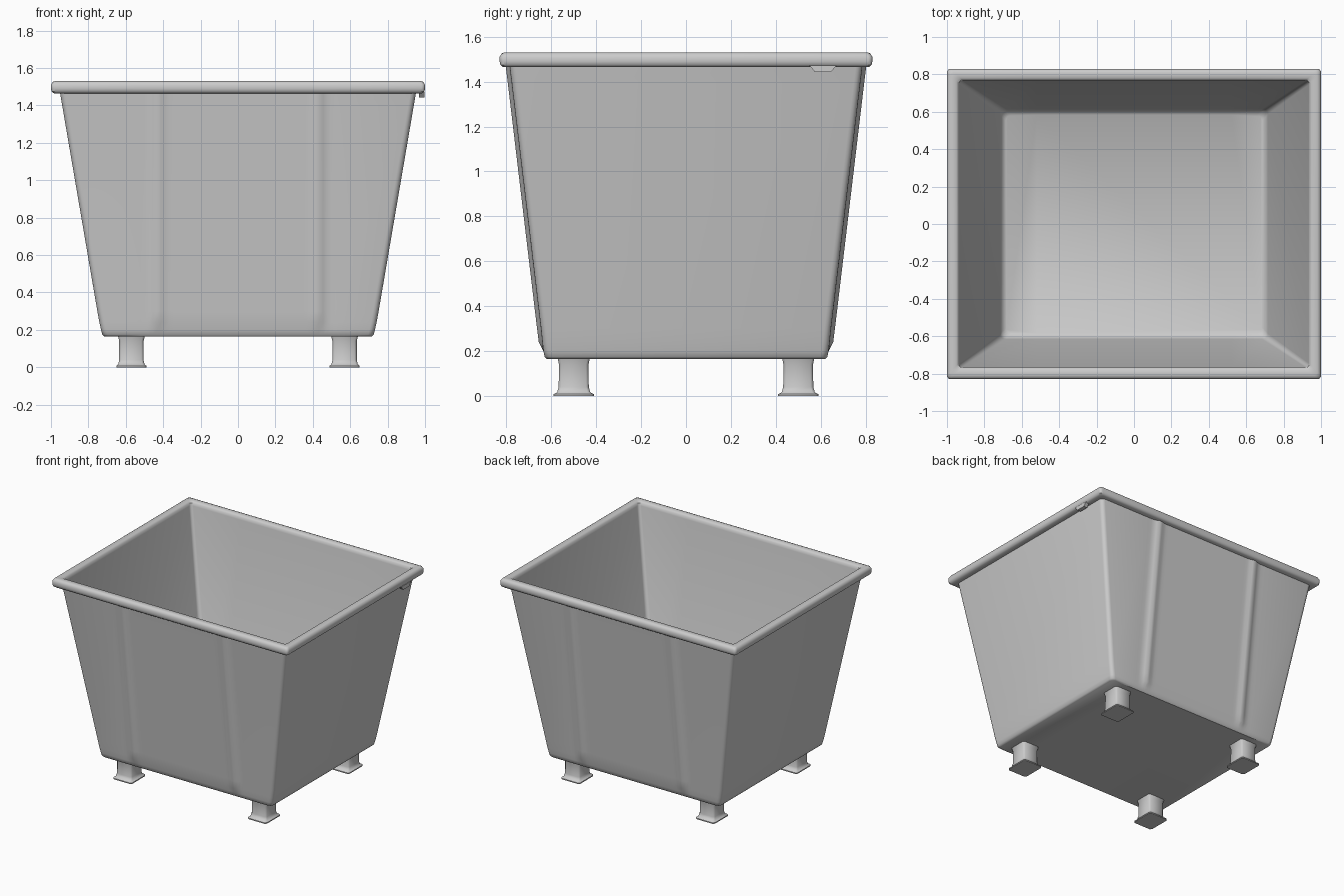
import bpy, bmesh, math

if "Cube" in bpy.data.objects:
    bpy.data.objects.remove(bpy.data.objects["Cube"], do_unlink=True)

grey = bpy.data.materials.new("plain_grey")
grey.use_nodes = True
colour = (0.6, 0.6, 0.6, 1)
grey.diffuse_color = colour
grey.node_tree.nodes["Principled BSDF"].inputs["Base Color"].default_value = colour


def finish(name, bm, angle=40):
    bmesh.ops.recalc_face_normals(bm, faces=bm.faces)
    mesh = bpy.data.meshes.new(name)
    bm.to_mesh(mesh)
    bm.free()
    mesh.materials.append(grey)
    obj = bpy.data.objects.new(name, mesh)
    bpy.context.collection.objects.link(obj)
    bpy.ops.object.select_all(action="DESELECT")
    obj.select_set(True)
    bpy.context.view_layer.objects.active = obj
    bpy.ops.object.shade_smooth_by_angle(angle=math.radians(angle))
    return obj


def swell(x):
    """Raised middle panel with a narrow rib along each edge."""
    d = abs(x) - 0.43
    panel = 0.006 / (1 + math.exp(d / 0.012))
    return panel + 0.015 * math.exp(-(d / 0.028) ** 2)


SPAN = [-0.52 + 1.04 * i / 48 for i in range(49)]


def section(hx, hy, radius, amount=0.0):
    """Rounded rectangle, with the panel shape on the front and back."""
    def corner(sx, sy, start):
        return [(sx * (hx - radius) + radius * math.cos(a),
                 sy * (hy - radius) + radius * math.sin(a))
                for a in (math.radians(start + 22.5 * i) for i in range(5))]
    front = [(x, -hy - amount * swell(x)) for x in SPAN]
    back = [(-x, -y) for x, y in front]
    return (front + corner(1, -1, -90) + corner(1, 1, 0)
            + back + corner(-1, 1, 90) + corner(-1, -1, 180))


def loft(levels):
    bm = bmesh.new()
    rings = []
    for z, hx, hy, radius, amount in levels:
        rings.append([bm.verts.new((x, y, z))
                      for x, y in section(hx, hy, radius, amount)])
    for low, high in zip(rings, rings[1:]):
        n = len(low)
        for i in range(n):
            j = (i + 1) % n
            bm.faces.new((low[i], low[j], high[j], high[i]))
    bm.faces.new(rings[0])
    bm.faces.new(rings[-1])
    return bm


# Tub: underside, tapered walls, rolled rim, then the inner walls and floor
finish("tub", loft([
    (0.165, 0.715, 0.620, 0.03, 0),
    (0.175, 0.726, 0.630, 0.03, 0),
    (0.20, 0.732, 0.635, 0.03, 0),
    (0.24, 0.741, 0.640, 0.03, 0.9),
    (0.30, 0.752, 0.646, 0.03, 1),
    (1.40, 0.940, 0.777, 0.03, 1),
    (1.465, 0.951, 0.785, 0.03, 1),
    (1.465, 0.985, 0.815, 0.02, 0),
    (1.475, 0.997, 0.827, 0.02, 0),
    (1.49, 1.000, 0.830, 0.02, 0),
    (1.51, 1.000, 0.830, 0.02, 0),
    (1.525, 0.992, 0.822, 0.02, 0),
    (1.53, 0.980, 0.810, 0.02, 0),
    (1.53, 0.950, 0.780, 0.02, 0),
    (1.52, 0.938, 0.768, 0.02, 0),
    (1.50, 0.934, 0.764, 0.02, 0),
    (0.25, 0.716, 0.616, 0.03, 0),
    (0.22, 0.705, 0.603, 0.03, 0),
    (0.205, 0.685, 0.583, 0.03, 0),
]))

# Feet: square posts flaring to a thin base plate
FOOT = [(0.0, 0.080, 0.090), (0.008, 0.080, 0.090), (0.016, 0.070, 0.074),
        (0.04, 0.065, 0.067), (0.14, 0.065, 0.066), (0.18, 0.075, 0.074)]
for side, sx in (("left", 1), ("right", -1)):
    for end, sy in (("front", -1), ("back", 1)):
        bm = bmesh.new()
        rings = []
        for z, hx, hy in FOOT:
            c = 0.012
            pts = [(hx - c, -hy), (hx, c - hy), (hx, hy - c), (hx - c, hy),
                   (c - hx, hy), (-hx, hy - c), (-hx, c - hy), (c - hx, -hy)]
            rings.append([bm.verts.new((x, y, z)) for x, y in pts])
        for a, b in zip(rings, rings[1:]):
            for i in range(8):
                bm.faces.new((a[i], a[i - 7], b[i - 7], b[i]))
        bm.faces.new(rings[0])
        bm.faces.new(rings[-1])
        foot = finish(f"{end}_{side}_foot", bm, 50)
        foot.location = (sx * 0.57, sy * 0.50, 0)

# Small catch under the left side of the rim
bm = bmesh.new()
bmesh.ops.create_cube(bm, size=1)
for v in bm.verts:
    taper = 0.035 if v.co.z < 0 else 0.06
    v.co = (0.982 + v.co.x * 0.03, 0.61 + v.co.y * 2 * taper, 1.457 + v.co.z * 0.03)
finish("rim_catch", bm)
